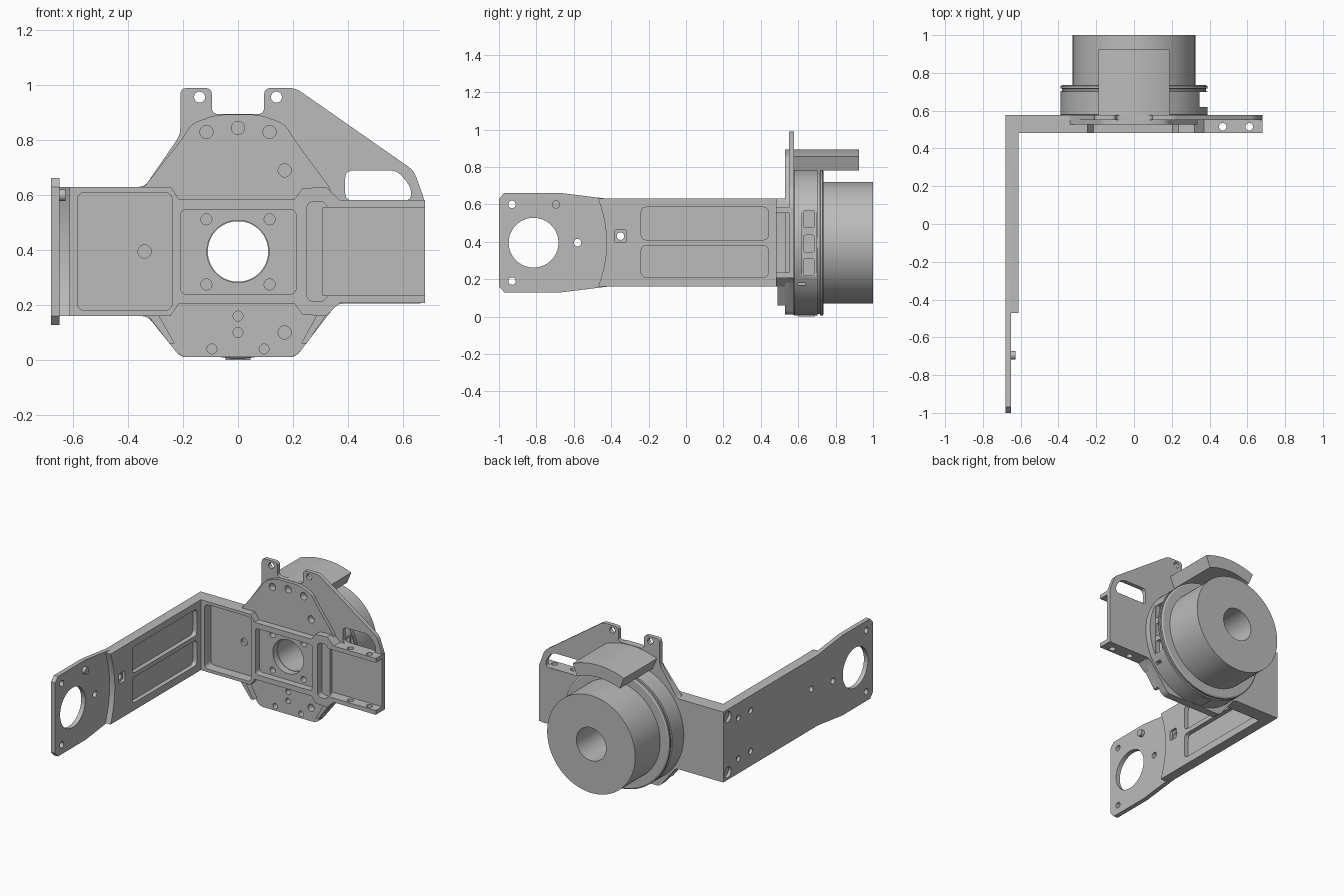
import bpy, bmesh, math
from mathutils import Matrix, Vector

if "Cube" in bpy.data.objects:
    bpy.data.objects.remove(bpy.data.objects["Cube"], do_unlink=True)

metal = bpy.data.materials.new("grey metal")
metal.use_nodes = True
GREY = (0.5, 0.5, 0.5, 1)
metal.diffuse_color = GREY
metal.node_tree.nodes["Principled BSDF"].inputs["Base Color"].default_value = GREY

AXIS_Z = 0.395  # height of the motor axis


def circle(a, b, r, n=32):
    return [(a + r * math.cos(2 * math.pi * i / n), b + r * math.sin(2 * math.pi * i / n)) for i in range(n)]


def rounded(points, r, steps=5):
    """Round every corner of a polygon with a quadratic curve."""
    out = []
    for i, p in enumerate(points):
        p = Vector(p)
        prev, nxt = Vector(points[i - 1]), Vector(points[(i + 1) % len(points)])
        a = p + (prev - p).normalized() * min(r, (prev - p).length * 0.45)
        b = p + (nxt - p).normalized() * min(r, (nxt - p).length * 0.45)
        for k in range(steps + 1):
            t = k / steps
            out.append(tuple(a * (1 - t) ** 2 + p * 2 * t * (1 - t) + b * t * t))
    return out


def rect(a0, a1, b0, b1, r=0.0):
    pts = [(a0, b0), (a1, b0), (a1, b1), (a0, b1)]
    return rounded(pts, r) if r else pts


def finish(name, bm):
    bmesh.ops.recalc_face_normals(bm, faces=bm.faces)
    mesh = bpy.data.meshes.new(name)
    bm.to_mesh(mesh)
    bm.free()
    ob = bpy.data.objects.new(name, mesh)
    bpy.context.collection.objects.link(ob)
    mesh.materials.append(metal)
    return ob


def prism(name, loops, axis, lo, hi):
    """Extrude outlines along an axis: x takes (y, z), y takes (x, z), z takes (x, y)."""
    place = {"x": lambda a, b, c: (c, a, b), "y": lambda a, b, c: (a, c, b), "z": lambda a, b, c: (a, b, c)}[axis]
    bm = bmesh.new()
    for loop in loops:
        bottom = [bm.verts.new(place(a, b, lo)) for a, b in loop]
        top = [bm.verts.new(place(a, b, hi)) for a, b in loop]
        bm.faces.new(bottom)
        bm.faces.new(top)
        n = len(loop)
        for i in range(n):
            j = (i + 1) % n
            bm.faces.new((bottom[i], bottom[j], top[j], top[i]))
    return finish(name, bm)


def lathe(name, profile, steps=96):
    """Turn a closed (radius, y) profile around the motor axis."""
    bm = bmesh.new()
    vs = [bm.verts.new((r, y, AXIS_Z)) for r, y in profile]
    es = [bm.edges.new((vs[i - 1], vs[i])) for i in range(len(vs))]
    bmesh.ops.spin(bm, geom=vs + es, cent=(0, 0, AXIS_Z), axis=(0, 1, 0), angle=2 * math.pi, steps=steps)
    bmesh.ops.remove_doubles(bm, verts=bm.verts, dist=0.0001)
    return finish(name, bm)


def cut(ob, loops, axis, lo, hi):
    cutter = prism("cutter", loops, axis, lo, hi)
    mod = ob.modifiers.new("cut", "BOOLEAN")
    mod.operation, mod.solver, mod.object = "DIFFERENCE", "EXACT", cutter
    bpy.context.view_layer.objects.active = ob
    bpy.ops.object.modifier_apply(modifier=mod.name)
    bpy.data.objects.remove(cutter, do_unlink=True)


def flip(points):
    return [(a, 2 * AXIS_Z - b) for a, b in reversed(points)]


bore = circle(0, AXIS_Z, 0.113, 64)
small_holes = [circle(x, z, 0.024, 20) for x, z in
               [(-0.115, 0.83), (0.115, 0.83), (0, 0.845), (0.17, 0.69), (0.17, 0.1), (-0.34, AXIS_Z)]]
small_holes += [circle(x, z, 0.018, 20) for x, z in [(0, 0.16), (0, 0.1), (-0.095, 0.04), (0.095, 0.04)]]
small_holes += [circle(x, z, 0.02, 20) for x in (-0.115, 0.115) for z in (0.275, 0.512)]

# Back sheet with two ears and a sloping wing
sheet = prism("back_sheet", [rounded([
    (-0.21, 0.01), (0.21, 0.01), (0.36, 0.205), (0.68, 0.205), (0.68, 0.58), (0.64, 0.69),
    (0.21, 0.99), (0.095, 0.99), (0.095, 0.895), (-0.095, 0.895), (-0.095, 0.99), (-0.21, 0.99),
    (-0.21, 0.82), (-0.34, 0.63), (-0.66, 0.63), (-0.66, 0.16), (-0.33, 0.16)], 0.025)], "y", 0.55, 0.578)
cut(sheet, [circle(x, 0.957, 0.02, 20) for x in (-0.14, 0.14)] + [bore], "y", 0.4, 0.7)
cut(sheet, [rounded([(0.39, 0.58), (0.63, 0.58), (0.63, 0.63), (0.58, 0.69), (0.39, 0.69)], 0.03)], "y", 0.4, 0.7)
cut(sheet, small_holes, "y", 0.5, 0.572)

# Front plate: dome above and trapezoid tab below the channel
front = prism("front_plate", [rounded([
    (-0.21, 0.01), (0.21, 0.01), (0.36, 0.205), (0.34, 0.62), (0.2, 0.81), (0.17, 0.86), (0.08, 0.893),
    (-0.08, 0.893), (-0.17, 0.86), (-0.2, 0.81), (-0.35, 0.62), (-0.33, 0.16)], 0.03)], "y", 0.528, 0.552)
cut(front, small_holes + [bore], "y", 0.4, 0.7)
cut(front, [rect(-0.58, -0.24, 0.18, 0.61, 0.03), rect(0.31, 0.75, 0.235, 0.555)], "y", 0.4, 0.7)

# Channel body with three pockets
upper = [(0.68, 0.583), (0.37, 0.583), (0.32, 0.63), (0.235, 0.625), (0.205, 0.585),
         (-0.215, 0.585), (-0.245, 0.63), (-0.65, 0.63)]
channel = prism("channel_body", [upper + flip(upper)], "y", 0.482, 0.577)
cut(channel, [rect(-0.585, -0.24, 0.18, 0.61, 0.03)], "y", 0.4, 0.55)
cut(channel, [rect(-0.21, 0.212, 0.24, 0.548, 0.025)], "y", 0.4, 0.53)
cut(channel, [rect(0.25, 0.325, 0.213, 0.577, 0.03)], "y", 0.4, 0.549)
cut(channel, [rect(0.29, 0.75, 0.235, 0.555)], "y", 0.4, 0.5495)
cut(channel, [bore], "y", 0.4, 0.7)
cut(channel, small_holes[-4:] + [small_holes[5]], "y", 0.5, 0.57)
cut(channel, [circle(x, 0.515, 0.02, 20) for x in (0.47, 0.61)], "z", 0.1, 0.7)

# Slanted ribs beside the lower tab
for side, x_top, z_top in ((-1, 0.33, 0.165), (1, 0.35, 0.205)):
    pts = [(side * 0.25, 0.06), (side * x_top, z_top), (side * (x_top - 0.04), z_top), (side * 0.23, 0.06)]
    prism("lower_rib", [pts], "y", 0.49, 0.53)

# Long side arm: thin plate with a wider end
outer = [(0.578, 0.63), (-0.42, 0.63), (-0.68, 0.662), (-0.97, 0.662), (-1.0, 0.63)]
arm = prism("arm_plate", [outer + flip(outer)], "x", -0.68, -0.65)
cut(arm, [circle(-0.815, AXIS_Z, 0.133, 64)], "x", -0.8, -0.5)
cut(arm, [circle(y, z, 0.02, 20) for y, z in
          [(-0.93, 0.6), (-0.93, 0.19), (-0.58, AXIS_Z), (-0.35, 0.43)]], "x", -0.8, -0.5)
cut(arm, [circle(0.53, z, 0.035, 24) for z in (0.21, 0.58)]
    + [circle(y, z, 0.02, 20) for y in (0.42, 0.29) for z in (0.26, 0.53)], "x", -0.8, -0.66)

# Thick inner layer of the arm, with a curved end and two long pockets
arc = [(-0.425 - 0.045 * (abs(t) / 6) ** 2, AXIS_Z + 0.235 * t / 6) for t in range(-6, 7)]
liner = prism("arm_liner", [[(0.57, 0.63), (0.57, 0.16)] + arc], "x", -0.652, -0.612)
cut(liner, [rect(-0.24, 0.44, 0.21, 0.38, 0.03), rect(-0.24, 0.44, 0.41, 0.585, 0.03)], "x", -0.642, -0.5)
cut(liner, [rect(-0.38, -0.32, 0.395, 0.465, 0.012)], "x", -0.63, -0.5)
cut(liner, [circle(-0.35, 0.43, 0.02, 20)], "x", -0.8, -0.5)
prism("arm_pin", [circle(-0.695, 0.6, 0.022, 24)], "x", -0.655, -0.628)

# Motor: drum, groove, rear cylinder and through bore
motor = lathe("motor_drum", [
    (0.11, 0.575), (0.385, 0.575), (0.39, 0.58), (0.39, 0.702), (0.382, 0.704), (0.382, 0.716),
    (0.39, 0.718), (0.39, 0.73), (0.38, 0.736), (0.325, 0.736), (0.325, 1.0), (0.11, 1.0)])
prism("drum_key", [rect(-0.045, 0.045, 0.0, 0.02)], "y", 0.6, 0.69)

# Connector windows in the side of the drum
cut(motor, [rect(0.62, 0.698, 0.21, 0.58, 0.01)], "x", 0.347, 0.5)
cut(motor, [rect(0.628, 0.685, z, z + 0.09, 0.012) for z in (0.22, 0.345, 0.475)], "x", 0.32, 0.5)
cut(motor, [rect(0.6, 0.64, 0.165, 0.18)], "x", 0.3, 0.5)

# Curved shield above the drum
angles = [math.radians(-22.3 + 44.6 * i / 16) for i in range(17)]
shield = [(r * math.sin(a), AXIS_Z + r * math.cos(a)) for r, seq in ((0.498, angles), (0.416, angles[::-1])) for a in seq]
prism("curved_shield", [shield], "y", 0.57, 0.925)

# Smooth the round faces and keep the edges crisp
for ob in bpy.context.scene.objects:
    if ob.type == "MESH":
        bpy.ops.object.select_all(action="DESELECT")
        ob.select_set(True)
        bpy.context.view_layer.objects.active = ob
        bpy.ops.object.shade_smooth_by_angle(angle=math.radians(30))
